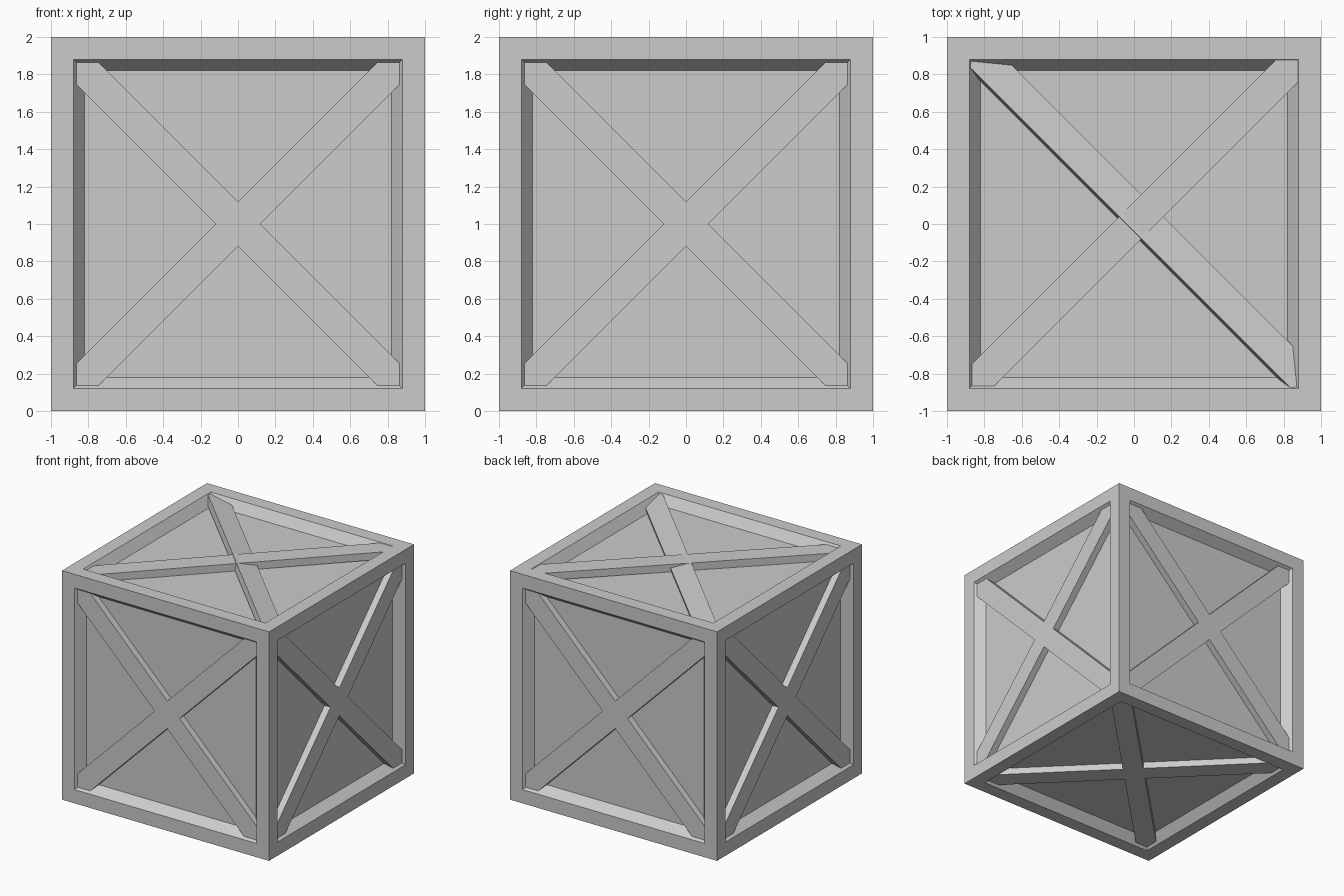
import bpy, bmesh
from math import radians
from mathutils import Matrix

if "Cube" in bpy.data.objects:
    bpy.data.objects.remove(bpy.data.objects["Cube"])

CENTRE = Matrix.Translation((0, 0, 1))


def add_object(name, bm):
    mesh = bpy.data.meshes.new(name)
    bm.to_mesh(mesh)
    bm.free()
    obj = bpy.data.objects.new(name, mesh)
    bpy.context.collection.objects.link(obj)
    return obj


# Crate body: each side gets a flat rim and a recessed, bevelled panel
bm = bmesh.new()
bmesh.ops.create_cube(bm, size=2, matrix=CENTRE)
sides = bm.faces[:]
bmesh.ops.inset_individual(bm, faces=sides, thickness=0.12, use_even_offset=True)
bmesh.ops.inset_individual(bm, faces=sides, thickness=0.06, depth=-0.08,
                           use_even_offset=True)
add_object("crate_body", bm)


def brace(name, side, angle, depth, pitch=0, tilt=0, shift=0):
    """Diagonal plank on one side; depth is the plank centre below the rim."""
    bm = bmesh.new()
    place = (CENTRE @ side @ Matrix.Rotation(radians(angle), 4, 'Z')
             @ Matrix.Translation((0, shift, 1 - depth))
             @ Matrix.Rotation(radians(pitch), 4, 'Y')
             @ Matrix.Rotation(radians(tilt), 4, 'X')
             @ Matrix.Diagonal((2.48, 0.17, 0.065, 1)))
    bmesh.ops.create_cube(bm, size=1, matrix=place)
    add_object(name, bm)


# Crossed braces on the four walls and the underside
stand = Matrix.Rotation(radians(90), 4, 'X')
walls = {n: Matrix.Rotation(radians(a), 4, 'Z') @ stand
         for n, a in (("front", 0), ("right", 90), ("back", 180), ("left", 270))}
walls["bottom"] = Matrix.Rotation(radians(180), 4, 'X')
for name, side in walls.items():
    for i, angle in enumerate((45, -45)):
        brace(f"{name}_brace_{i + 1}", side, angle, 0.0545)

# Lid braces: one nearly flat, the other twisted along its length
top = Matrix.Identity(4)
brace("top_brace_flat", top, 45, 0.0435, pitch=-0.3)
brace("top_brace_twisted", top, -45, 0.056, tilt=-12, shift=0.049)
